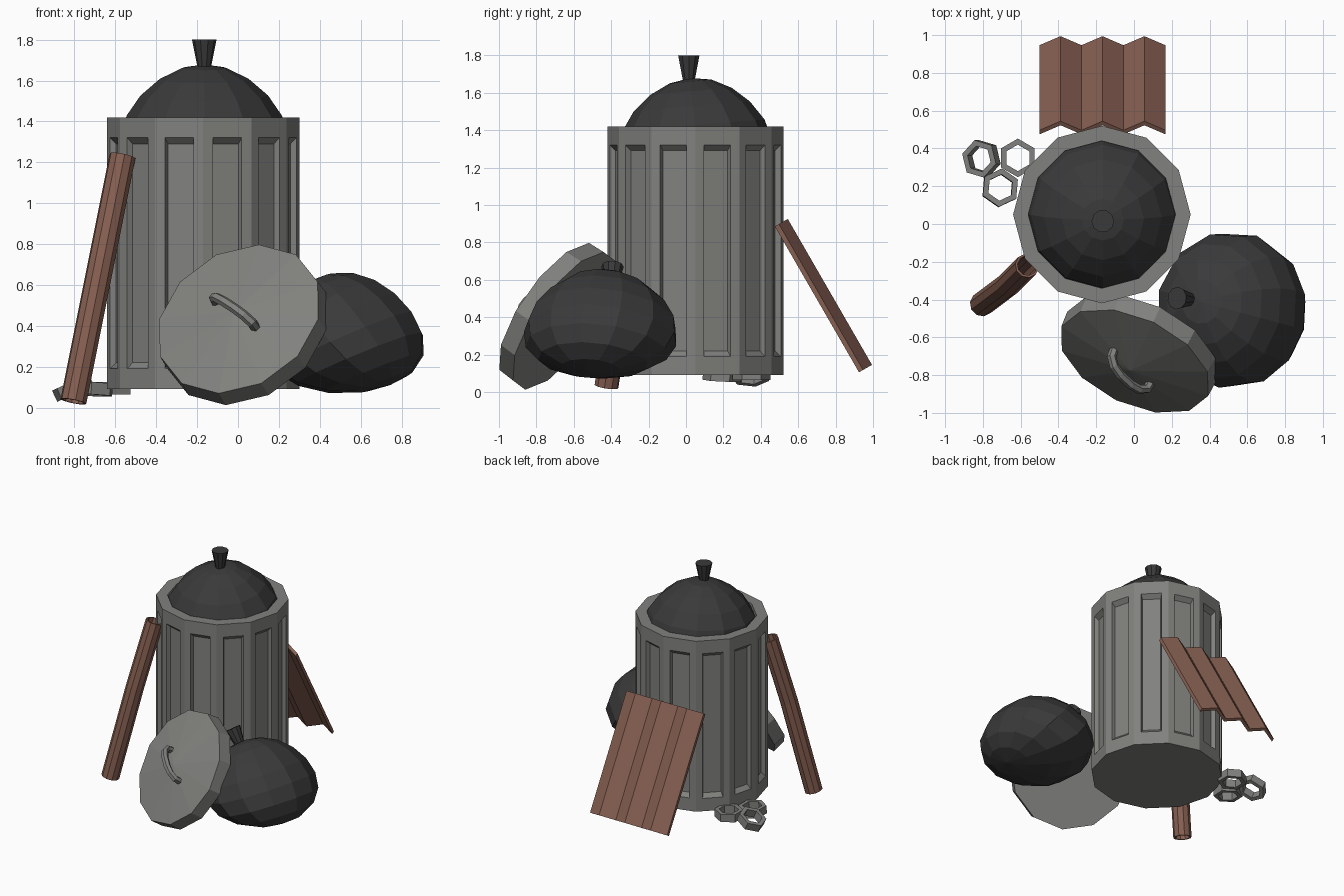
import bpy, bmesh, math
from mathutils import Vector, Matrix

cube = bpy.data.objects.get("Cube")
if cube:
    bpy.data.objects.remove(cube, do_unlink=True)


def material(name, rgb):
    m = bpy.data.materials.new(name)
    m.use_nodes = True
    m.diffuse_color = (*rgb, 1)
    bsdf = m.node_tree.nodes["Principled BSDF"]
    bsdf.inputs["Base Color"].default_value = (*rgb, 1)
    bsdf.inputs["Roughness"].default_value = 0.8
    return m


METAL = material("grey metal", (0.22, 0.22, 0.21))
PLASTIC = material("black plastic", (0.042, 0.042, 0.042))
RUST = material("rusty brown", (0.24, 0.115, 0.083))


def finish(name, bm, mat, matrix=Matrix()):
    bmesh.ops.recalc_face_normals(bm, faces=bm.faces)
    mesh = bpy.data.meshes.new(name)
    bm.to_mesh(mesh)
    bm.free()
    mesh.materials.append(mat)
    obj = bpy.data.objects.new(name, mesh)
    obj.matrix_world = matrix
    bpy.context.collection.objects.link(obj)
    return obj


def frame(origin, axis):
    """Matrix placing local z along the axis at the origin."""
    q = Vector(axis).to_track_quat('Z', 'Y')
    return Matrix.Translation(origin) @ q.to_matrix().to_4x4()


def lathe(name, profile, sides, mat, matrix, closed=False):
    bm = bmesh.new()
    verts = [bm.verts.new((r, 0, z)) for r, z in profile]
    pairs = list(zip(verts, verts[1:]))
    if closed:
        pairs.append((verts[-1], verts[0]))
    edges = [bm.edges.new(p) for p in pairs]
    bmesh.ops.spin(bm, geom=verts + edges, cent=(0, 0, 0), axis=(0, 0, 1),
                   angle=math.tau, steps=sides)
    bmesh.ops.remove_doubles(bm, verts=bm.verts, dist=0.0005)
    return finish(name, bm, mat, matrix)


def tube(name, points, radius, mat, resolution, wall=0):
    cu = bpy.data.curves.new(name, 'CURVE')
    cu.dimensions = '3D'
    cu.bevel_depth = radius
    cu.bevel_resolution = resolution
    cu.use_fill_caps = not wall
    sp = cu.splines.new('POLY')
    sp.points.add(len(points) - 1)
    for p, co in zip(sp.points, points):
        p.co = (*co, 1)
    sp.use_smooth = False
    cu.materials.append(mat)
    obj = bpy.data.objects.new(name, cu)
    bpy.context.collection.objects.link(obj)
    if wall:
        mod = obj.modifiers.new("wall", 'SOLIDIFY')
        mod.thickness = wall
    return obj


# Ribbed can: twelve sides, each with a sunken panel, and a hollow top
BOTTOM, TOP = 0.09, 1.42
bm = bmesh.new()
bmesh.ops.create_cone(bm, cap_ends=True, segments=12, radius1=0.47, radius2=0.47,
                      depth=TOP - BOTTOM,
                      matrix=Matrix.Translation((-0.17, 0.05, (TOP + BOTTOM) / 2)))
bm.normal_update()
sides = [f for f in bm.faces if abs(f.normal.z) < 0.5]
lid_face = [f for f in bm.faces if f.normal.z > 0.5]
for thickness, depth, margin in ((0.069, 0, 0.10), (0.012, -0.03, 0.13)):
    bmesh.ops.inset_individual(bm, faces=sides, thickness=thickness, depth=depth)
    for f in sides:
        for v in f.verts:
            v.co.z = TOP - margin if v.co.z > 0.75 else BOTTOM + margin
bmesh.ops.inset_individual(bm, faces=lid_face, thickness=0.08)
bmesh.ops.inset_individual(bm, faces=lid_face, thickness=0.004, depth=-0.2)
finish("trash_can", bm, METAL)


# Rubbish bags: saggy faceted balls with a flared tied knot
def bag(name, centre, size, pole, knot_base, knot_axis):
    bm = bmesh.new()
    bmesh.ops.create_uvsphere(bm, u_segments=12, v_segments=9, radius=1,
                              matrix=frame((0, 0, 0), pole))
    for v in bm.verts:
        sag = 1 - 0.2 * v.co.z
        v.co.x *= sag * size[0]
        v.co.y *= sag * size[1]
        v.co.z *= size[2]
    finish(name, bm, PLASTIC, Matrix.Translation(centre))
    lathe(name + "_knot", [(0, 0), (0.03, 0), (0.06, 0.15), (0, 0.15)], 10,
          PLASTIC, frame(knot_base, knot_axis))


bag("can_bag", (-0.165, 0.055, 1.375), (0.4, 0.4, 0.305), (0, -0.1, 1),
    (-0.165, 0.015, 1.65), (0, 0, 1))
bag("ground_bag", (0.515, -0.455, 0.365), (0.395, 0.41, 0.297), (-0.46, 0.12, 0.8),
    (0.31, -0.40, 0.545), (-0.55, 0.05, 0.83))

# Lid leaning on the can, with an arched handle
normal = Vector((-0.36, -0.76, 0.53)).normalized()
centre = Vector((0.04, -0.65, 0.38))
lathe("lid", [(0, 0), (0.435, 0), (0.43, 0.1), (0, 0.165)], 12, METAL,
      frame(centre, normal))
along = Vector((0.24, -0.2, -0.16))
along = (along - normal * along.dot(normal)).normalized()
arch = [(-0.145, 0.12), (-0.14, 0.18), (-0.1, 0.215), (-0.04, 0.23),
        (0.04, 0.23), (0.1, 0.215), (0.14, 0.18), (0.145, 0.12)]
tube("lid_handle", [centre + along * a + normal * h for a, h in arch],
     0.025, METAL, 1)

# Bent rusty pipe
tube("bent_pipe", [(-0.565, -0.22, 1.23), (-0.665, -0.32, 0.73), (-0.805, -0.425, 0.03)],
     0.065, RUST, 3, wall=0.012)

# Corrugated sheet leaning behind the can
bm = bmesh.new()
slope, out = Vector((0, 0.45, -0.78)), Vector((0, 0.866, 0.5))
rows = []
for i in range(7):
    start = Vector((-0.5 + i * 0.111, 0.475, 0.885)) + out * (0.055 * (i % 2))
    corners = [start, start + slope, start + slope + out * 0.025, start + out * 0.025]
    rows.append([bm.verts.new(c) for c in corners])
for a, b in zip(rows, rows[1:]):
    for k in range(4):
        n = (k + 1) % 4
        bm.faces.new((a[k], a[n], b[n], b[k]))
for end in (rows[0], rows[-1]):
    bm.faces.new(end)
finish("corrugated_sheet", bm, RUST)

# Loose hexagonal nuts
nuts = [((-0.615, 0.35, 0.065), (0, 0, 1), 90),
        ((-0.71, 0.19, 0.06), (0.05, 0.05, 1), 70),
        ((-0.795, 0.345, 0.07), (-0.42, 0, 0.9), 75)]
for i, (place, axis, turn) in enumerate(nuts):
    lathe(f"hex_nut_{i + 1}", [(0.07, 0), (0.102, 0), (0.102, 0.06), (0.07, 0.06)], 6,
          METAL, frame(place, axis) @ Matrix.Rotation(math.radians(turn), 4, 'Z'),
          closed=True)
